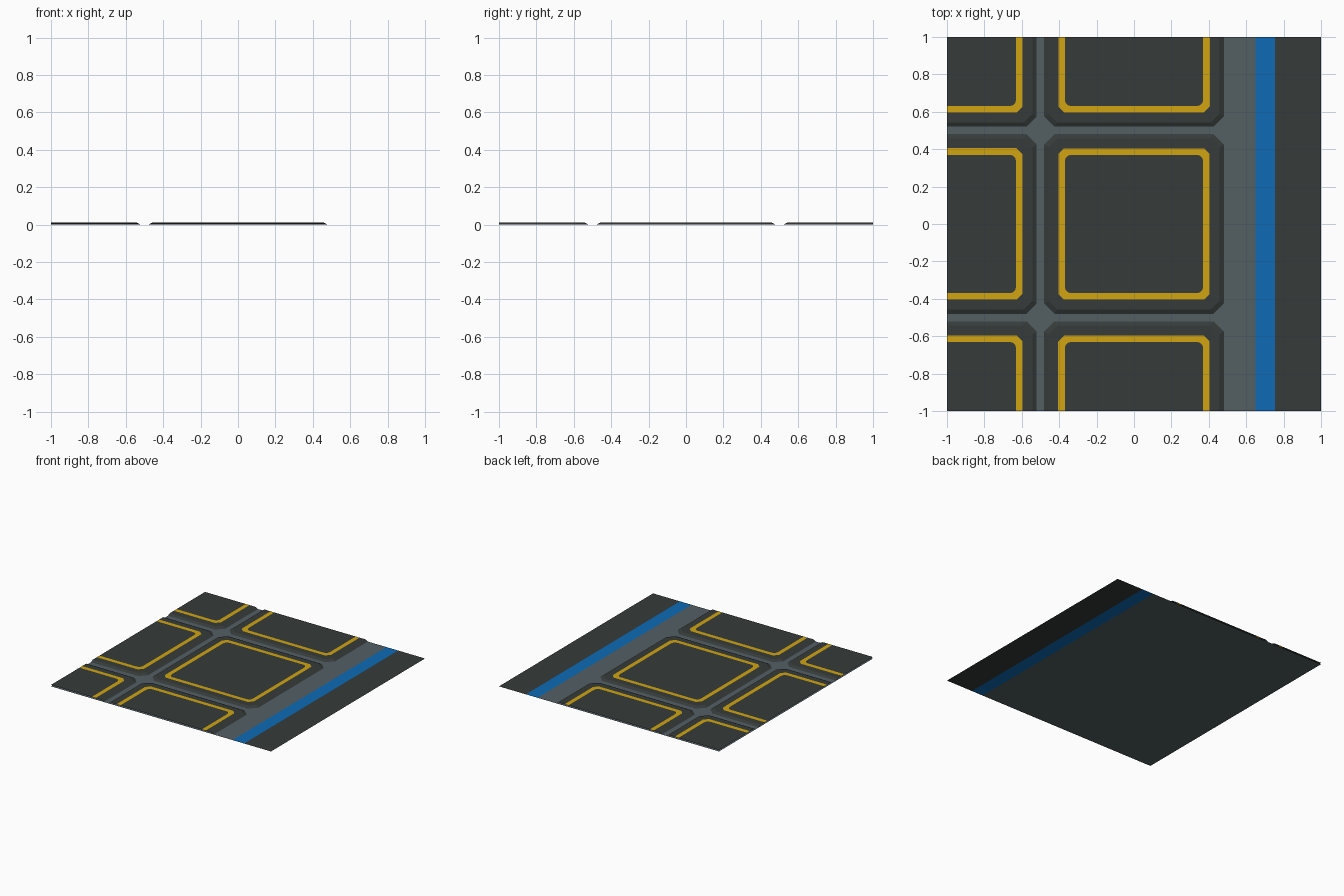
import bpy, bmesh, math
from mathutils import Vector

if "Cube" in bpy.data.objects:
    bpy.data.objects.remove(bpy.data.objects["Cube"])


def material(name, rgb):
    m = bpy.data.materials.new(name)
    m.diffuse_color = (*rgb, 1)
    m.use_nodes = True
    m.node_tree.nodes["Principled BSDF"].inputs["Base Color"].default_value = m.diffuse_color
    return m


DARK = material("dark_grey", (0.037, 0.045, 0.044))
SLATE = material("slate_grey", (0.088, 0.115, 0.127))
YELLOW = material("yellow", (0.64, 0.376, 0.006))
BLUE = material("blue", (0.0044, 0.145, 0.46))
H = 0.012  # raised panel height


def add_object(name, bm, mats):
    bmesh.ops.recalc_face_normals(bm, faces=bm.faces)
    # open sheets: make every face look upwards
    bmesh.ops.reverse_faces(bm, faces=[f for f in bm.faces if f.normal.z < 0])
    me = bpy.data.meshes.new(name)
    bm.to_mesh(me)
    bm.free()
    for m in mats:
        me.materials.append(m)
    ob = bpy.data.objects.new(name, me)
    bpy.context.collection.objects.link(ob)
    return ob


def strip(name, x0, x1, mat):
    bm = bmesh.new()
    bm.faces.new([bm.verts.new(p) for p in
                  ((x0, -1, 0), (x1, -1, 0), (x1, 1, 0), (x0, 1, 0))])
    add_object(name, bm, [mat])


def outline(half, cut, round_corner):
    """Square outline with straight-cut or rounded corners, 4 points each."""
    pts = []
    for q in range(4):
        for i in range(4):
            t = i / 3
            if round_corner:
                a = t * math.pi / 2
                x, y = half - cut + cut * math.cos(a), half - cut + cut * math.sin(a)
            else:
                x, y = half - cut * t, half - cut * (1 - t)
            for _ in range(q):
                x, y = -y, x
            pts.append((x, y))
    return pts


def panel(name, cx, cy):
    bm = bmesh.new()
    # outer foot, bevel top, yellow outer edge, yellow inner edge
    rings = [(0.48, 0.055, 0, False), (0.457, 0.047, H, False),
             (0.405, 0.032, H, False), (0.37, 0.035, H, True)]
    loops = [[bm.verts.new((cx + x, cy + y, z)) for x, y in outline(h, c, r)]
             for h, c, z, r in rings]
    for k in range(3):
        a, b = loops[k], loops[k + 1]
        n = len(a)
        for i in range(n):
            j = (i + 1) % n
            f = bm.faces.new((a[i], a[j], b[j], b[i]))
            f.material_index = 1 if k == 2 else 0
    bm.faces.new(loops[3])
    # trim to the tile borders
    for n in ((-1, 0, 0), (0, 1, 0), (0, -1, 0)):
        bmesh.ops.bisect_plane(bm, geom=bm.verts[:] + bm.edges[:] + bm.faces[:],
                               plane_co=Vector(n), plane_no=Vector(n),
                               clear_outer=True)
    add_object(name, bm, [DARK, YELLOW])


# flat ground strips
strip("floor_base", -1, 0.65, SLATE)
strip("blue_stripe", 0.65, 0.755, BLUE)
strip("dark_border", 0.755, 1, DARK)

# raised panels on a one-unit grid
for cx in (-1, 0):
    for cy in (-1, 0, 1):
        panel(f"floor_panel_{cx + 1}_{cy + 1}", cx, cy)
